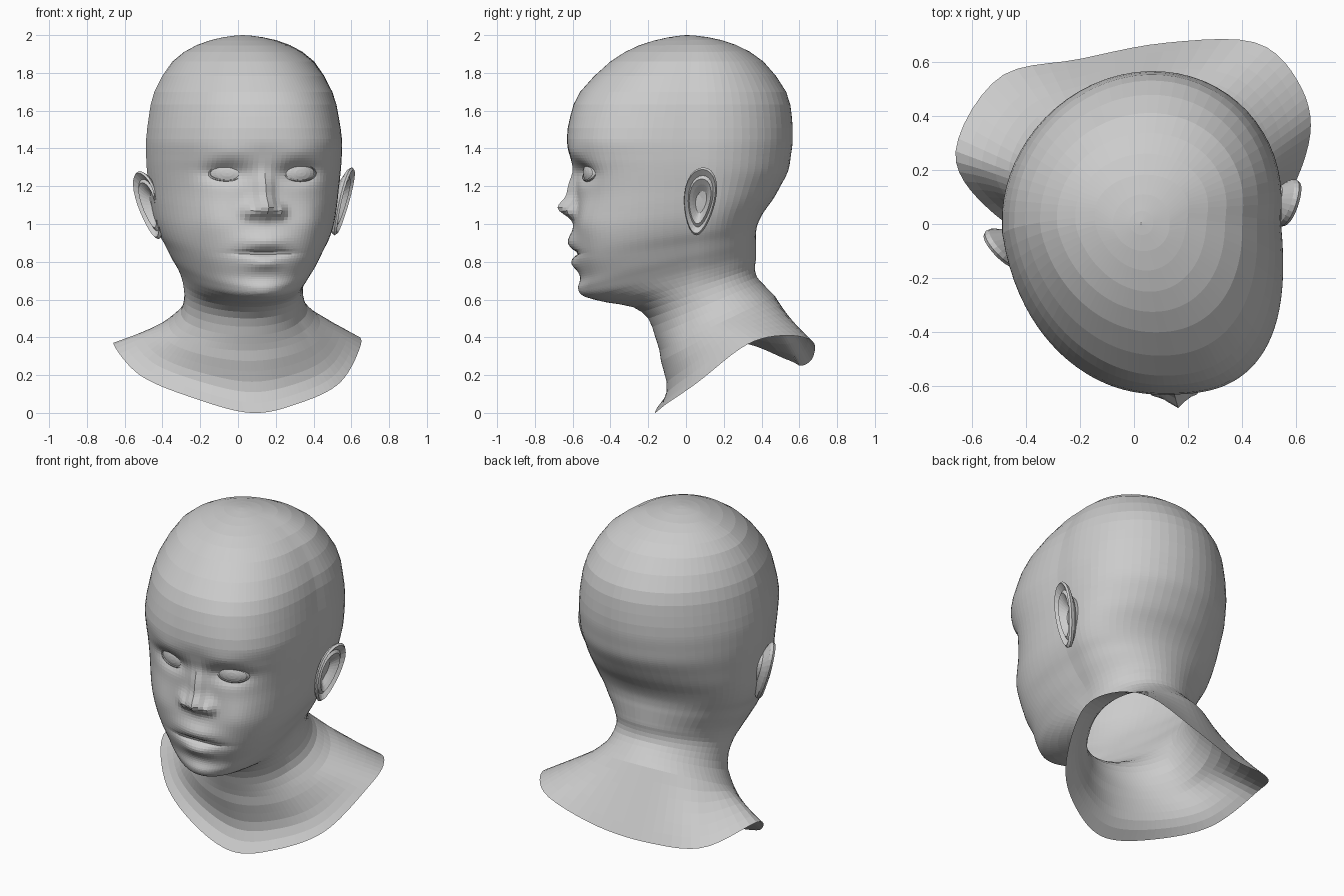
import bpy, bmesh
from math import sin, cos, pi, exp, sqrt
from mathutils import Vector

if "Cube" in bpy.data.objects:
    bpy.data.objects.remove(bpy.data.objects["Cube"])

COLS = 88


def loft(name, rings, tip=False):
    """Skin a list of closed rings into a flat-shaded object."""
    bm = bmesh.new()
    rows = [[bm.verts.new(p) for p in ring] for ring in rings]
    n = len(rings[0])
    for a, b in zip(rows, rows[1:]):
        for i in range(n):
            j = (i + 1) % n
            bm.faces.new((a[i], b[i], b[j], a[j]))
    if tip:
        bm.faces.new(rows[-1])
    bmesh.ops.remove_doubles(bm, verts=bm.verts, dist=0.0004)
    bmesh.ops.recalc_face_normals(bm, faces=bm.faces)
    me = bpy.data.meshes.new(name)
    bm.to_mesh(me)
    bm.free()
    ob = bpy.data.objects.new(name, me)
    bpy.context.collection.objects.link(ob)
    return ob


def spline(a, b, c, d, f):
    return 0.5 * (2 * b + (c - a) * f + (2 * a - 5 * b + 4 * c - d) * f * f
                  + (3 * b - a - 3 * c + d) * f ** 3)


def turn(x, y, z):
    """The face looks slightly towards +x."""
    shift = 0.026 + (-0.12 * y + 0.12 * y * y if y < 0 else 0.05 * y)
    return Vector((x + shift, y + 0.03 * x, z))


# Head and neck rings: front y, front z, back y, back z, half width, front roundness
KEYS = [
    (0.0, 2.0, 0.005, 2.0, 0.002, 2),
    (-0.10, 1.987, 0.11, 1.99, 0.105, 2),
    (-0.25, 1.945, 0.26, 1.95, 0.245, 2),
    (-0.40, 1.86, 0.41, 1.86, 0.375, 2.1),
    (-0.56, 1.70, 0.53, 1.70, 0.47, 2.2),
    (-0.612, 1.57, 0.56, 1.57, 0.50, 2.3),
    (-0.63, 1.45, 0.565, 1.45, 0.515, 2.4),
    (-0.61, 1.35, 0.555, 1.36, 0.515, 2.4),
    (-0.588, 1.27, 0.54, 1.28, 0.51, 2.4),
    (-0.58, 1.17, 0.50, 1.20, 0.50, 2.4),
    (-0.585, 1.07, 0.46, 1.13, 0.49, 2.4),
    (-0.595, 0.97, 0.41, 1.06, 0.475, 2.4),
    (-0.595, 0.88, 0.38, 1.00, 0.45, 2.4),
    (-0.585, 0.80, 0.37, 0.95, 0.415, 2.4),
    (-0.56, 0.72, 0.37, 0.905, 0.385, 2.3),
    (-0.56, 0.66, 0.37, 0.87, 0.36, 2.1),
    (-0.53, 0.615, 0.37, 0.84, 0.34, 2.0),
    (-0.42, 0.585, 0.37, 0.81, 0.325, 2),
    (-0.28, 0.56, 0.365, 0.77, 0.315, 2),
    (-0.20, 0.50, 0.375, 0.72, 0.315, 2),
    (-0.165, 0.41, 0.42, 0.67, 0.335, 2),
    (-0.14, 0.33, 0.47, 0.62, 0.40, 2),
]
# Cut edge of the shoulders, from the front round through +x
RIM = [Vector(p) for p in (
    (.07, -.165, 0), (.32, -.10, .05), (.54, .06, .16), (.65, .32, .36),
    (.61, .52, .41), (.45, .67, .38), (.12, .67, .29), (-.20, .61, .25),
    (-.50, .54, .28), (-.66, .26, .37), (-.52, .04, .20), (-.24, -.11, .08))]
# Face relief: |x|, z, push forward, x spread, spread above, spread below
RELIEF = [
    (0, 1.085, .094, .055, .06, .05), (0, 1.19, .042, .045, .08, .06),    # nose
    (.08, 1.065, .042, .036, .04, .034),
    (.195, 1.27, -.05, .10, .05, .05), (.18, 1.38, .008, .12, .04, .04),  # sockets
    (0, .905, .030, .12, .05, .04), (0, .845, -.028, .13, .016, .016),    # mouth
    (0, .79, .024, .085, .035, .035),
    (0, .65, .012, .09, .04, .04), (.26, 1.02, .018, .10, .10, .10),      # chin, cheeks
]


def relief(x, z):
    total = 0
    for cx, cz, push, sx, up, down in RELIEF:
        sz = up if z > cz else down
        total += push * exp(-((abs(x) - cx) / sx) ** 2 - ((z - cz) / sz) ** 2)
    return total


angles = [2 * pi * i / COLS for i in range(COLS)]
angles = [u - 0.45 * sin(u) for u in angles]   # finer over the face


def head_ring(key):
    yf, zf, yb, zb, w, n = key
    ym = max(0.05, (yf + yb) / 2) if w > 0.12 else (yf + yb) / 2
    ring = []
    for t in angles:
        s, c = sin(t), cos(t)
        e = 2 / n if c > 0 else 1
        x = w * abs(s) ** e * (1 if s > 0 else -1)
        y = ym - (ym - yf) * c ** e if c > 0 else ym - (yb - ym) * c
        z = zf + (zb - zf) * (y - yf) / (yb - yf)
        if c > 0.15 and 0.6 < z < 1.6:
            y -= relief(x, z)
        ring.append(turn(x, y, z))
    return ring


def rim_point(t):
    f = (t / (2 * pi) * 12) % 12
    i = int(f)
    return spline(*[RIM[(i + k) % 12] for k in (-1, 0, 1, 2)], f - i)


# Head, face, neck and flared shoulders as one skin
rings = []
last = len(KEYS) - 1
for i in range(last):
    quad = [KEYS[max(0, min(last, i + k))] for k in (-1, 0, 1, 2)]
    steps = 6 if 6 <= i <= 15 else 2   # finer over the face
    for s in range(steps):
        rings.append(head_ring([spline(*v, s / steps) for v in zip(*quad)]))
neck = head_ring(KEYS[-1])
for s in range(7):
    f = s / 6
    row = []
    for p, t in zip(neck, angles):
        q = p.lerp(rim_point(t), f)
        q.y += 0.055 * sin(pi * f ** 1.5) * max(0, cos(t))
        row.append(q)
    rings.append(row)
loft("head_and_neck", rings)

# Eyes and eyelids
EX, EY, EZ = 0.115, 0.06, 0.075


def eye_place(side, x, y, z):
    yaw = 0.26 * side
    lx = x * cos(yaw) - y * sin(yaw)
    ly = x * sin(yaw) + y * cos(yaw)
    return turn(0.18 * side + 0.012 + lx, -0.485 + ly, 1.27 + z)


for side, label in ((1, "left"), (-1, "right")):
    ball = []
    for r in range(13):
        a = pi * r / 12 * 0.998 + 0.002
        ball.append([eye_place(side, EX * sin(a) * cos(b), -EY * cos(a), EZ * sin(a) * sin(b))
                     for b in [2 * pi * k / 24 for k in range(24)]])
    loft(label + "_eyeball", ball)
    lids = []
    for scale, out in ((1, -.004), (1.03, .008), (1.2, .008), (1.45, -.012)):
        loop = []
        for k in range(28):
            a = 2 * pi * k / 28
            x = 0.088 * scale * cos(a)
            z = (0.044 if sin(a) > 0 else 0.036) * scale * sin(a)
            depth = EY * sqrt(max(0, 1 - (x / EX) ** 2 - (z / EZ) ** 2))
            loop.append(eye_place(side, x, -depth - out, z))
        lids.append(loop)
    loft(label + "_eyelids", lids)

# Ears: nested outlines, from the root over the rim into the hollow
EAR = [(.5, -.10), (.62, -.035), (.95, -.008), (1, .008), (.94, .02), (.85, .010),
       (.76, .0), (.66, .012), (.5, -.005), (.3, -.03), (.1, -.032)]


def ear(name, centre, back, out):
    centre, back, out = Vector(centre), Vector(back), Vector(out)
    up = Vector((0, 0, 1)) + 0.22 * out
    loops = []
    for scale, depth in EAR:
        loop = []
        for k in range(28):
            a = 2 * pi * k / 28
            b = 0.18 * sin(a) * scale
            w = 0.086 * (1 + 0.25 * sin(a)) * cos(a) * scale + 0.16 * b
            loop.append(centre + back * w + up * b + out * depth)
        loops.append(loop)
    loft(name, loops, tip=True)


ear("left_ear", (.55, .075, 1.12), (.25, .97, 0), (.97, -.25, 0))
ear("right_ear", (-.465, -.085, 1.10), (-.64, .77, 0), (-.77, -.64, 0))
